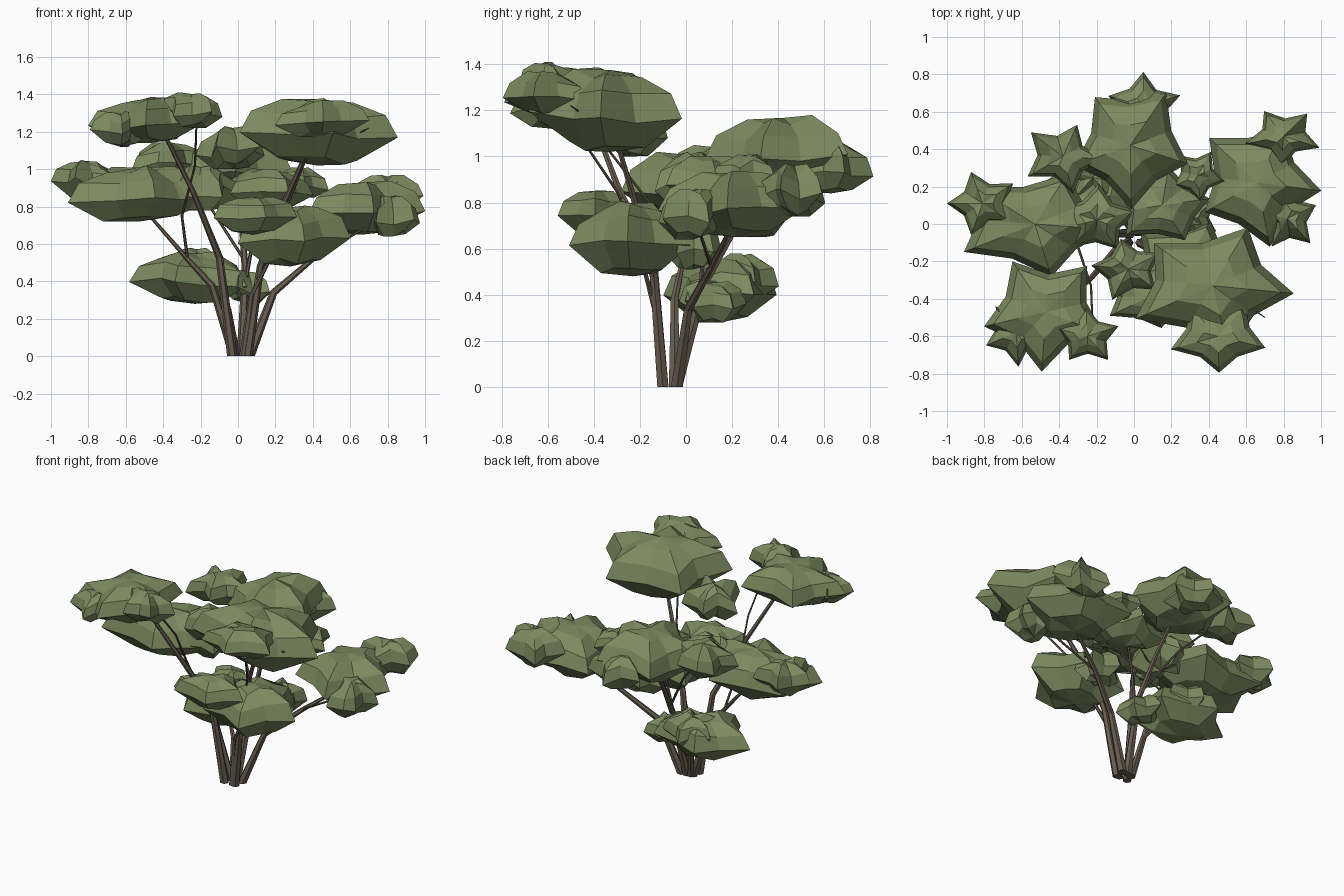
import bpy, bmesh, math, random
from mathutils import Vector

random.seed(4)


def material(name, rgb):
    m = bpy.data.materials.new(name)
    m.diffuse_color = (*rgb, 1)
    return m


LEAF = material("leaf_green", (0.20, 0.255, 0.115))
BARK = material("bark_brown", (0.14, 0.11, 0.08))


def finish(name, bm, mat):
    bmesh.ops.recalc_face_normals(bm, faces=bm.faces)
    me = bpy.data.meshes.new(name)
    bm.to_mesh(me)
    bm.free()
    me.materials.append(mat)
    ob = bpy.data.objects.new(name, me)
    bpy.context.collection.objects.link(ob)


# Faceted star-shaped foliage pad: rings with alternating radii, closed by two poles
def clump(name, x, y, z0, z1, rx, ry, rot):
    bm = bmesh.new()
    h, n, rings = z1 - z0, 10, []
    small = rx < 0.24  # small pads are more deeply lobed and rougher
    jit = [random.uniform(0.94, 1.05) for _ in range(n)]
    rough = 0.14 if small else 0.07
    tilt = [random.uniform(-rough, rough) for _ in range(n)]
    deep = 0.62 if small else 0.71
    profile = [(0.50, 0.08, 0.95), (1.0, 0.40, deep), (0.85, 0.72, deep), (0.45, 0.92, deep)]
    for r, t, inner in profile:
        ring = []
        for i in range(n):
            a = math.radians(rot) + i * math.tau / n
            k = r * jit[i] * (inner if i % 2 else 1.03)
            z = z0 + h * (t + tilt[i] + random.uniform(-0.04, 0.04))
            z = min(max(z, z0), z1)
            ring.append(bm.verts.new((x + rx * k * math.cos(a), y + ry * k * math.sin(a), z)))
        rings.append(ring)
    for lo, hi in zip(rings, rings[1:]):
        for i in range(n):
            j = (i + 1) % n
            bm.faces.new((lo[i], lo[j], hi[j], hi[i]))
    for ring, z in ((rings[0], z0), (rings[-1], z1 - 0.04 * h)):
        pole = bm.verts.new((x, y, z))
        for i in range(n):
            bm.faces.new((ring[i], ring[(i + 1) % n], pole))
    finish(name, bm, LEAF)


# Tapered six-sided stem along a bent path
def stem(name, pts, r0, r1):
    bm = bmesh.new()
    pts = [Vector(p) for p in pts]
    last, rings, n = len(pts) - 1, [], 6
    for k, p in enumerate(pts):
        d = pts[min(k + 1, last)] - pts[max(k - 1, 0)]
        if k == 0:
            d = Vector((0, 0, 1))
        q = Vector((0, 0, 1)).rotation_difference(d)
        r = r0 + (r1 - r0) * (k / last) ** 0.7
        rings.append([bm.verts.new(p + q @ Vector((r * math.cos(i * math.tau / n),
                                                   r * math.sin(i * math.tau / n), 0))) for i in range(n)])
    for a, b in zip(rings, rings[1:]):
        for i in range(n):
            j = (i + 1) % n
            bm.faces.new((a[i], a[j], b[j], b[i]))
    bm.faces.new(rings[0])
    bm.faces.new(rings[-1])
    finish(name, bm, BARK)


# Foliage: x, y, bottom, top, radius x, radius y, turn of the star
clump("foliage_front_right", 0.42, -0.33, 1.02, 1.39, 0.44, 0.34, -7)
clump("foliage_front_right_tip", 0.45, -0.60, 1.17, 1.37, 0.25, 0.20, 55)
clump("foliage_front_right_inner", -0.03, -0.24, 1.00, 1.23, 0.20, 0.17, 30)
clump("foliage_front_left", -0.47, -0.47, 1.14, 1.39, 0.32, 0.30, 50)
clump("foliage_front_left_tip", -0.63, -0.58, 1.12, 1.31, 0.17, 0.18, 130)
clump("foliage_front_left_side", -0.25, -0.60, 1.22, 1.41, 0.17, 0.15, 20)
clump("foliage_left", -0.53, 0.00, 0.72, 1.02, 0.41, 0.28, -6)
clump("foliage_left_tip", -0.81, 0.11, 0.84, 1.05, 0.19, 0.17, 180)
clump("foliage_left_inner", -0.20, 0.02, 0.78, 1.02, 0.22, 0.19, 15)
clump("foliage_back", -0.02, 0.42, 0.86, 1.18, 0.32, 0.33, 55)
clump("foliage_back_tip", 0.05, 0.63, 0.84, 1.07, 0.20, 0.18, 90)
clump("foliage_back_left", -0.38, 0.36, 0.94, 1.15, 0.21, 0.19, 140)
clump("foliage_centre", 0.15, 0.10, 0.79, 1.01, 0.26, 0.21, 10)
clump("foliage_centre_right", 0.34, 0.26, 0.85, 1.01, 0.14, 0.14, 60)
clump("foliage_right", 0.66, 0.22, 0.65, 0.94, 0.33, 0.33, -7)
clump("foliage_right_back", 0.80, 0.47, 0.74, 0.97, 0.20, 0.16, 50)
clump("foliage_right_tip", 0.82, 0.03, 0.64, 0.86, 0.17, 0.17, 25)
clump("foliage_low_front", 0.28, -0.23, 0.48, 0.81, 0.32, 0.27, -5)
clump("foliage_low_front_tip", 0.08, -0.39, 0.65, 0.86, 0.24, 0.17, 70)
clump("foliage_low_front_inner", 0.30, 0.03, 0.51, 0.72, 0.16, 0.13, 40)
clump("foliage_low_left", -0.23, 0.15, 0.28, 0.56, 0.33, 0.25, 180)
clump("foliage_low_left_tip", 0.05, 0.12, 0.28, 0.46, 0.15, 0.15, 35)
clump("foliage_low_left_top", -0.22, 0.25, 0.38, 0.58, 0.18, 0.15, 90)

# Trunks fanning out of one base
stem("trunk_left_front", [(-0.03, -0.10, 0), (-0.10, -0.14, 0.53), (-0.24, -0.30, 0.88), (-0.40, -0.42, 1.2)], 0.028, 0.010)
stem("trunk_left", [(-0.02, -0.05, 0), (-0.14, -0.05, 0.38), (-0.27, -0.02, 0.52), (-0.48, 0.00, 0.76)], 0.028, 0.008)
stem("trunk_right", [(0.06, -0.04, 0), (0.19, 0.01, 0.34), (0.40, 0.11, 0.52), (0.64, 0.20, 0.70)], 0.030, 0.009)
stem("trunk_right_front", [(0.05, -0.10, 0), (0.12, -0.14, 0.48), (0.25, -0.23, 0.83), (0.37, -0.31, 1.1)], 0.028, 0.010)
stem("trunk_back", [(0.02, -0.04, 0), (0.04, 0.08, 0.45), (0.02, 0.22, 0.70), (0.00, 0.40, 0.95)], 0.028, 0.010)
stem("trunk_low_left", [(-0.01, -0.04, 0), (-0.05, 0.02, 0.25), (-0.17, 0.12, 0.42)], 0.024, 0.008)
stem("trunk_low_front", [(0.03, -0.10, 0), (0.07, -0.13, 0.32), (0.20, -0.20, 0.58)], 0.024, 0.008)

# Thin side branches
stem("branch_centre", [(0.04, 0.06, 0.40), (0.08, 0.08, 0.62), (0.14, 0.10, 0.86)], 0.012, 0.007)
stem("branch_left_side", [(-0.27, -0.02, 0.52), (-0.30, -0.12, 0.75), (-0.23, -0.33, 1.02), (-0.22, -0.58, 1.3)], 0.009, 0.005)
stem("branch_back_left", [(0.03, 0.12, 0.52), (-0.15, 0.24, 0.80), (-0.36, 0.36, 1.02)], 0.010, 0.005)
stem("branch_right_front", [(0.12, -0.14, 0.48), (0.28, -0.30, 0.85), (0.43, -0.55, 1.22)], 0.010, 0.005)
stem("twig_right_front", [(0.45, -0.33, 1.08), (0.60, -0.43, 1.17), (0.70, -0.50, 1.22)], 0.008, 0.003)
stem("branch_right_tip", [(0.40, 0.11, 0.52), (0.65, 0.06, 0.67), (0.82, 0.03, 0.76)], 0.010, 0.005)
